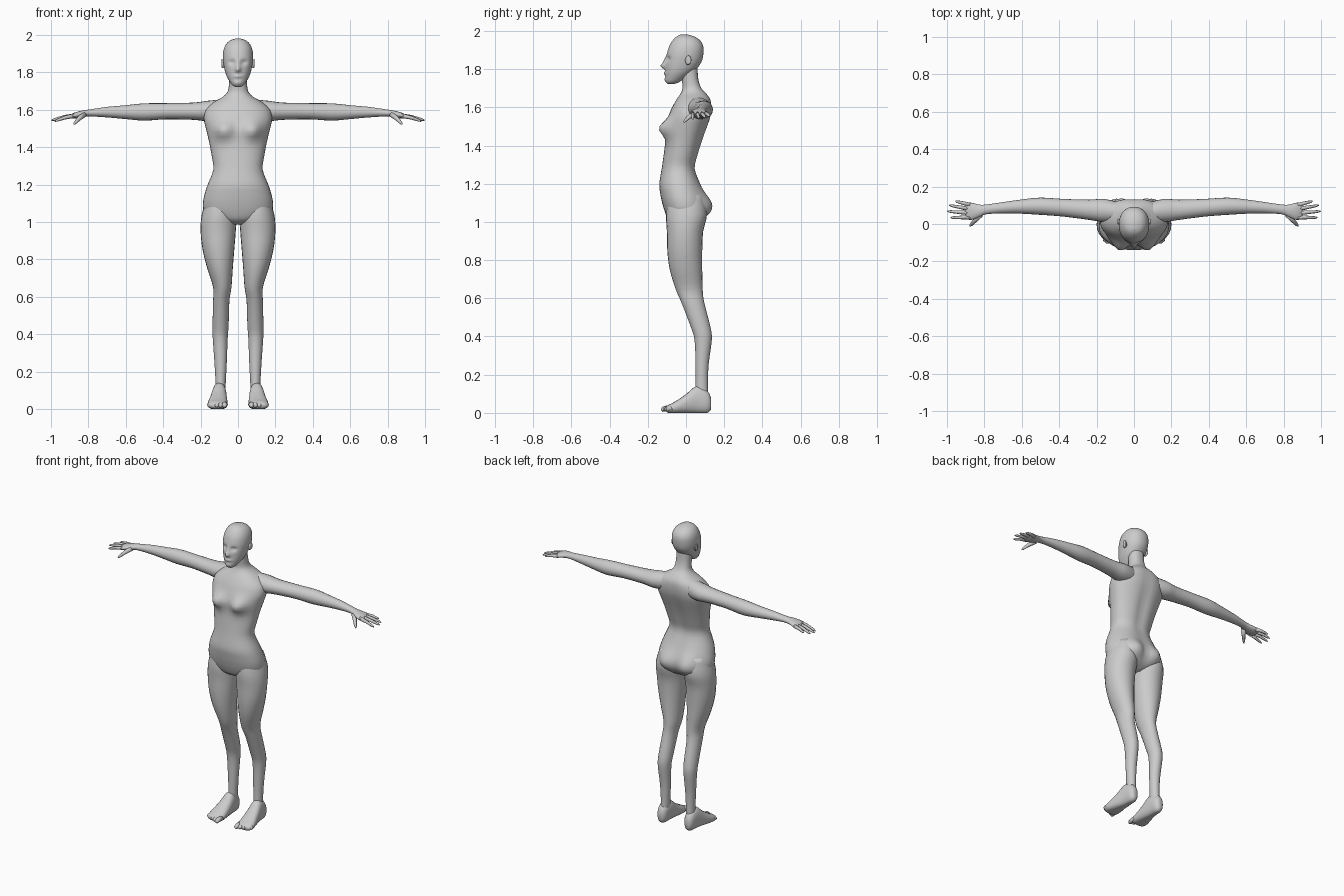
import bpy, bmesh, math
from mathutils import Vector

grey = bpy.data.materials.new("plain grey")
grey.diffuse_color = (0.6, 0.6, 0.6, 1)


def refine(rows, sub):
    """Catmull-Rom interpolation between the given rows."""
    out = []
    for i in range(len(rows) - 1):
        p0, p1 = rows[max(i - 1, 0)], rows[i]
        p2, p3 = rows[i + 1], rows[min(i + 2, len(rows) - 1)]
        for k in range(sub):
            t = k / sub
            out.append([0.5 * (2 * b + (c - a) * t + (2 * a - 5 * b + 4 * c - d) * t * t
                               + (3 * b - a - 3 * c + d) * t ** 3)
                        for a, b, c, d in zip(p0, p1, p2, p3)])
    out.append(list(rows[-1]))
    return out


def loft(name, rows, axis="z", n=20, sub=3, power=2.0, bumps=(), mirror=False, floor=False):
    """Skin rows of (station, a_min, a_max, b_min, b_max) along an axis."""
    bm = bmesh.new()
    rings = []
    for s, a0, a1, b0, b1 in refine(rows, sub):
        ring = []
        for i in range(n):
            t = 2 * math.pi * i / n
            c, d = math.cos(t), math.sin(t)
            a = (a0 + a1) / 2 + (a1 - a0) / 2 * math.copysign(abs(c) ** (2 / power), c)
            b = (b0 + b1) / 2 + (b1 - b0) / 2 * math.copysign(abs(d) ** (2 / power), d)
            for bx, bz, sx, sz, amp, side in bumps:
                if side * d > 0:
                    b += side * amp * abs(d) ** 0.5 * math.exp(
                        -((abs(a) - bx) / sx) ** 2 - ((s - bz) / sz) ** 2)
            if floor:
                b = max(b, 0.0)
            co = {"z": (a, b, s), "x": (s, a, b), "y": (a, s, b)}[axis]
            ring.append(bm.verts.new(co))
        rings.append(ring)
    for r, q in zip(rings, rings[1:]):
        for i in range(n):
            j = (i + 1) % n
            bm.faces.new((r[i], r[j], q[j], q[i]))
    bm.faces.new(rings[0])
    bm.faces.new(rings[-1])
    return finish(name, bm, mirror)


def digit(name, p, q, r0, r1):
    """Tapered finger or toe from p to q with a rounded bend and tip."""
    p, q = Vector(p), Vector(q)
    bm = bmesh.new()
    rot = (q - p).to_track_quat("Z", "Y")
    rings = []
    for t, f in ((0, r0), (0.5, (r0 + r1) / 2), (0.88, r1), (1, r1 * 0.4)):
        c = p.lerp(q, t) + Vector((0, 0, 0.004 * math.sin(math.pi * t)))
        rings.append([bm.verts.new(c + rot @ Vector((f * math.cos(k * math.pi / 4),
                                                     f * math.sin(k * math.pi / 4), 0)))
                      for k in range(8)])
    for r, s in zip(rings, rings[1:]):
        for i in range(8):
            bm.faces.new((r[i], r[(i + 1) % 8], s[(i + 1) % 8], s[i]))
    bm.faces.new(rings[0])
    bm.faces.new(rings[-1])
    return finish(name, bm, True)


def finish(name, bm, mirror):
    bmesh.ops.recalc_face_normals(bm, faces=bm.faces)
    me = bpy.data.meshes.new(name)
    bm.to_mesh(me)
    bm.free()
    me.materials.append(grey)
    me.polygons.foreach_set("use_smooth", [True] * len(me.polygons))
    ob = bpy.data.objects.new(name, me)
    bpy.context.collection.objects.link(ob)
    if mirror:
        m = ob.modifiers.new("mirror", "MIRROR")
        m.use_mirror_merge = False
    return ob


# torso and neck: height, half width, front, back
torso = [(.985, .04, -.05, .04), (1.01, .12, -.09, .08), (1.05, .178, -.11, .10),
         (1.1, .187, -.125, .10), (1.15, .178, -.135, .09), (1.2, .162, -.14, .075),
         (1.28, .132, -.127, .05), (1.35, .14, -.117, .065), (1.43, .155, -.107, .09),
         (1.5, .172, -.1, .115), (1.55, .182, -.092, .13), (1.6, .172, -.073, .135),
         (1.64, .13, -.05, .13), (1.67, .08, -.03, .11), (1.7, .054, -.018, .082),
         (1.75, .048, -.022, .065), (1.82, .048, -.03, .06)]
loft("torso", [(z, -w, w, f, b) for z, w, f, b in torso], n=40, power=2.2,
     bumps=[(.08, 1.49, .05, .045, .055, -1),     # bust
            (.08, 1.085, .065, .07, .045, 1),     # seat
            (0, 1.42, .03, .2, -.012, 1)])        # spine groove

# head with brow, nose, lips and eye sockets
head = [(1.722, .015, -.095, -.06), (1.735, .034, -.106, -.03), (1.77, .056, -.108, .02),
        (1.8, .068, -.108, .055), (1.84, .077, -.106, .082), (1.88, .081, -.1, .091),
        (1.92, .077, -.088, .09), (1.95, .064, -.07, .074), (1.97, .043, -.05, .045),
        (1.98, .015, -.03, .012)]
loft("head", [(z, -w, w, f, b) for z, w, f, b in head], n=56, sub=5, power=2.15,
     bumps=[(0, 1.815, .013, .014, .024, -1), (0, 1.84, .01, .022, .012, -1),
            (.032, 1.853, .018, .013, -.014, -1), (0, 1.778, .022, .008, .009, -1),
            (0, 1.745, .02, .01, .006, -1)])

# ears
loft("ear", [(.07, .0, .02, 1.83, 1.855), (.082, -.005, .026, 1.822, 1.868),
             (.088, .002, .028, 1.828, 1.87), (.089, .01, .022, 1.838, 1.86)],
     axis="x", n=12, sub=2, mirror=True)

# legs: height, inner, outer, front, back
loft("leg", [(1.14, .03, .165, -.09, .09), (1.04, .008, .194, -.105, .11),
             (.95, .012, .2, -.1, .09), (.85, .02, .189, -.098, .085),
             (.75, .028, .164, -.085, .085), (.65, .035, .133, -.055, .087),
             (.58, .046, .133, -.025, .095), (.45, .05, .136, .025, .128),
             (.38, .055, .135, .045, .135), (.25, .06, .126, .05, .118),
             (.13, .066, .12, .05, .115), (.05, .07, .125, .045, .12)],
     n=24, mirror=True)

# feet, heel to ball
loft("foot", [(.132, .085, .115, .02, .075), (.112, .068, .13, .0, .115),
              (.055, .062, .138, -.004, .14), (0, .058, .15, -.004, .098),
              (-.06, .055, .163, -.004, .058), (-.092, .06, .16, .0, .042),
              (-.105, .075, .145, .008, .032)],
     axis="y", n=20, mirror=True, power=2.3, floor=True)
for i in range(5):
    x = .07 + .021 * i
    digit("toe", (x, -.075, .024), (x + .002, -.13 + .009 * i, .016),
          .016 - .001 * i, .013 - .001 * i)

# arms: centre y, centre z, half depth, half height at each x
arm = [(.06, .06, 1.6, .05, .058), (.16, .072, 1.593, .062, .055), (.24, .076, 1.592, .054, .046),
       (.38, .087, 1.592, .047, .043), (.5, .095, 1.588, .046, .046), (.6, .093, 1.587, .038, .037),
       (.7, .087, 1.587, .03, .028), (.79, .078, 1.583, .026, .019), (.83, .07, 1.578, .034, .018),
       (.87, .068, 1.57, .046, .016), (.9, .07, 1.563, .042, .01)]
loft("arm", [(x, y - a, y + a, z - b, z + b) for x, y, z, a, b in arm],
     axis="x", n=20, mirror=True)

# fingers and thumb
tips = [(.955, .122, 1.553), (.988, .1, 1.546), (.998, .068, 1.543), (.98, .034, 1.538)]
for i, tip in enumerate(tips):
    digit("finger", (.875, .102 - .022 * i, 1.568), tip, .012, .007)
digit("thumb", (.822, .05, 1.574), (.878, -.012, 1.522), .016, .008)
